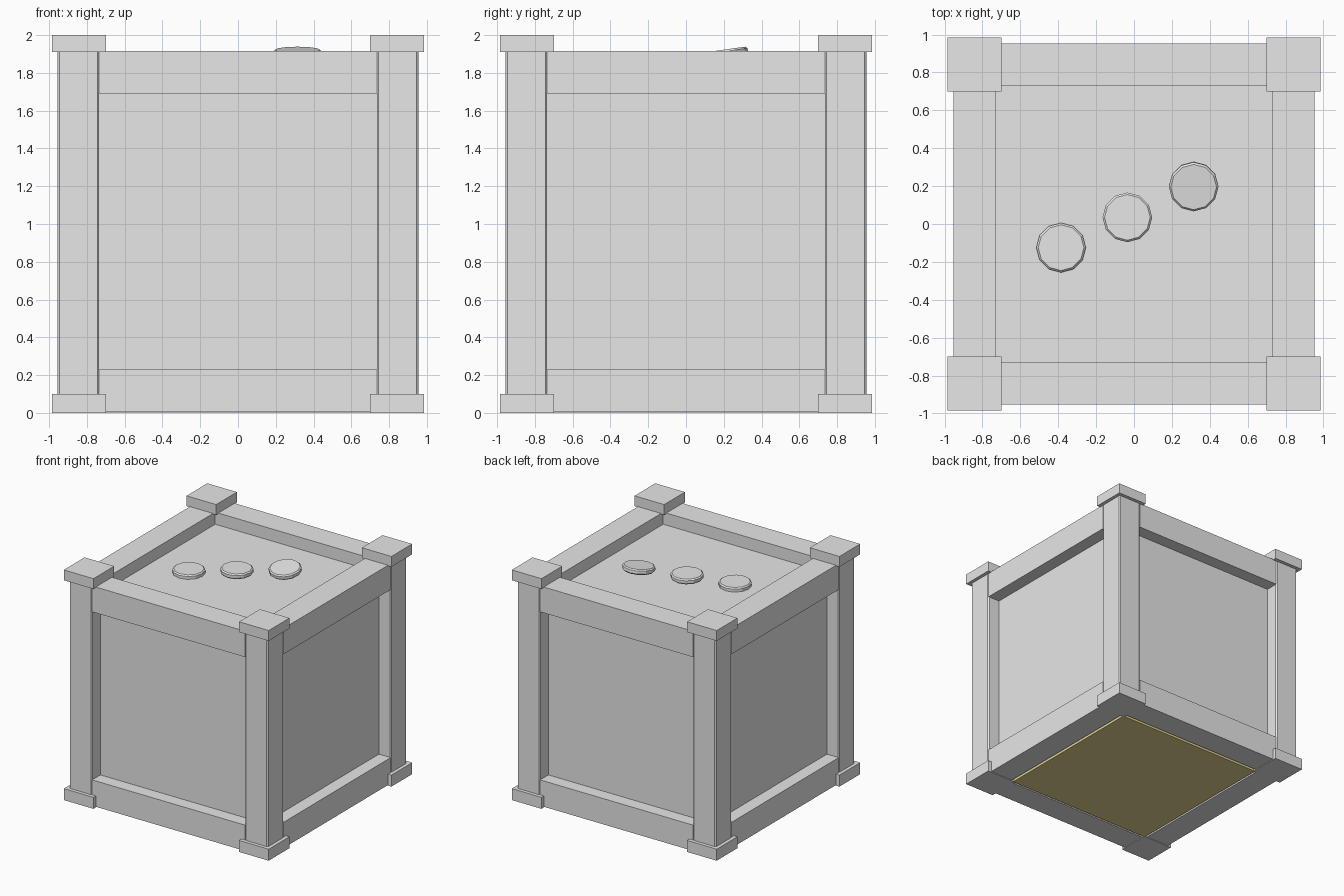
import bpy, bmesh, math
from mathutils import Matrix

if "Cube" in bpy.data.objects:
    bpy.data.objects.remove(bpy.data.objects["Cube"])


def material(name, rgb):
    m = bpy.data.materials.new(name)
    m.diffuse_color = (*rgb, 1)
    m.use_nodes = True
    m.node_tree.nodes["Principled BSDF"].inputs["Base Color"].default_value = m.diffuse_color
    return m


GREY = material("light grey", (0.8, 0.8, 0.8))
CREAM = material("pale yellow", (0.88, 0.74, 0.315))


def finish(name, bm, mat):
    me = bpy.data.meshes.new(name)
    bm.to_mesh(me)
    bm.free()
    me.materials.append(mat)
    ob = bpy.data.objects.new(name, me)
    bpy.context.collection.objects.link(ob)
    return ob


def box(name, x, y, z, mat=GREY):
    """Box from (low, high) pairs."""
    bm = bmesh.new()
    bmesh.ops.create_cube(bm, size=1)
    for v in bm.verts:
        for i, (lo, hi) in enumerate((x, y, z)):
            v.co[i] = hi if v.co[i] > 0 else lo
    return bm, name, mat


def add_box(*args):
    bm, name, mat = box(*args)
    return finish(name, bm, mat)


def span(s, lo, hi):
    return tuple(sorted((s * lo, s * hi)))


# recessed core panels
add_box("core_panels", (-0.84, 0.84), (-0.84, 0.84), (0.05, 1.81))
# bottom plate
add_box("bottom_plate", (-0.71, 0.71), (-0.71, 0.71), (0.002, 0.06), CREAM)

# corner posts with slightly chamfered upright edges, and corner caps
for sx in (-1, 1):
    for sy in (-1, 1):
        bm, name, mat = box("corner_post", span(sx, 0.735, 0.955), span(sy, 0.735, 0.955), (0.05, 1.95))
        upright = [e for e in bm.edges if abs(e.verts[0].co.z - e.verts[1].co.z) > 1]
        bmesh.ops.bevel(bm, geom=upright, offset=0.01, segments=1, affect='EDGES')
        finish(name, bm, mat)
        for z in ((0, 0.1), (1.91, 2.0)):
            add_box("corner_cap", span(sx, 0.70, 0.985), span(sy, 0.70, 0.985), z)

# beams along the top and bottom edges
for s in (-1, 1):
    for z in ((0.006, 0.23), (1.69, 1.915)):
        add_box("beam_across", (-0.735, 0.735), span(s, 0.73, 0.953), z)
        add_box("beam_along", span(s, 0.73, 0.953), (-0.735, 0.735), z)

# three round buttons on the top panel, the last one tilted
for x, y, top, tilt in ((-0.385, -0.125, 1.845, 0), (-0.035, 0.035, 1.885, 0), (0.315, 0.195, 1.922, 8)):
    bm = bmesh.new()
    bmesh.ops.create_cone(bm, cap_ends=True, segments=12, radius1=0.131, radius2=0.131, depth=0.045)
    rims = [e for e in bm.edges if abs(e.verts[0].co.z - e.verts[1].co.z) < 0.001]
    bmesh.ops.bevel(bm, geom=rims, offset=0.01, segments=1, affect='EDGES')
    bm.transform(Matrix.Translation((x, y, top))
                 @ Matrix.Rotation(math.radians(tilt), 4, 'X')
                 @ Matrix.Translation((0, 0, -0.0225)))
    finish("button", bm, GREY)
